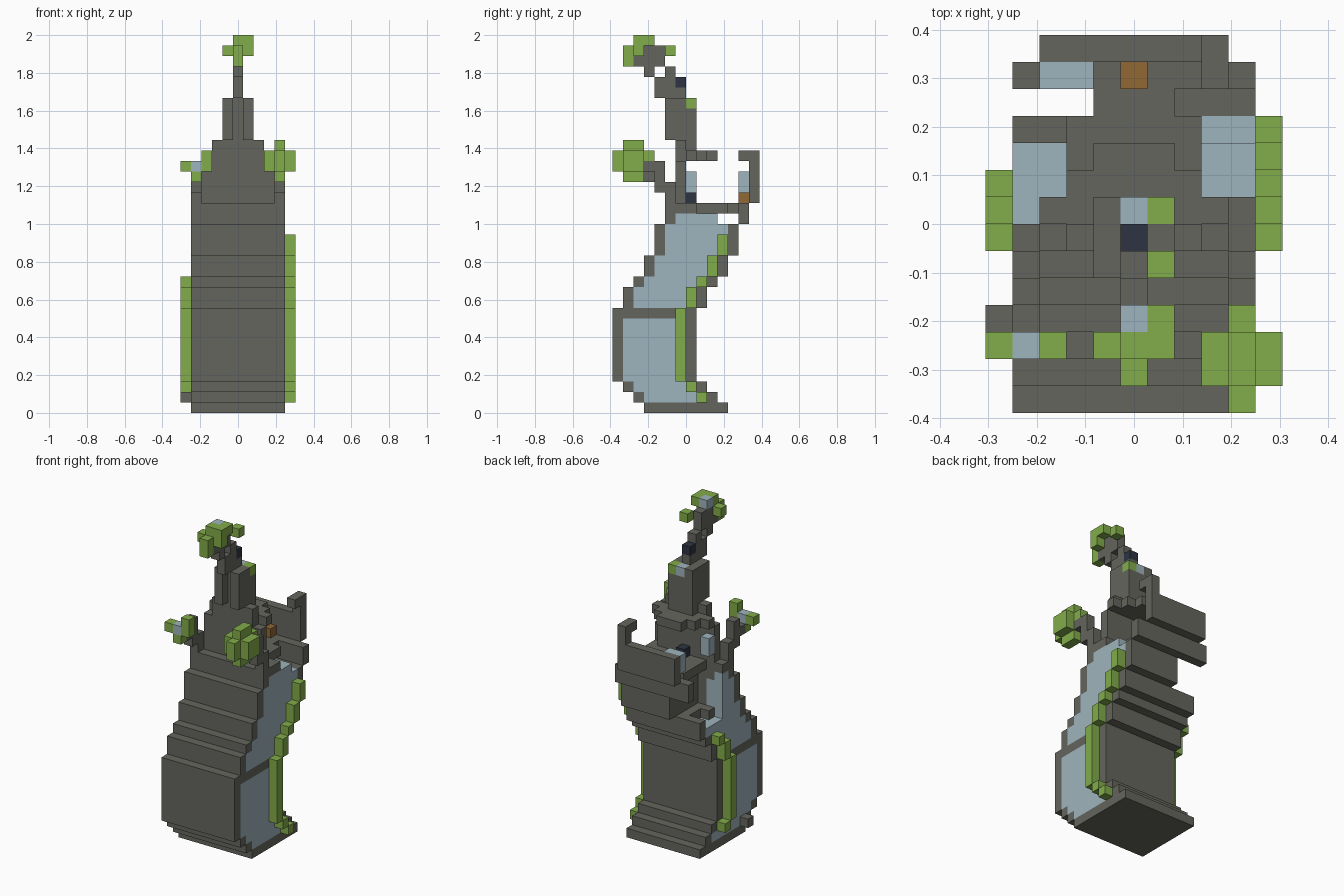
import bpy
import bmesh
from mathutils import Vector

default_cube = bpy.data.objects.get("Cube")
if default_cube:
    bpy.data.objects.remove(default_cube, do_unlink=True)

UNIT = 1 / 18


def make_material(name, red, green, blue):
    colour = (red, green, blue, 1)
    material = bpy.data.materials.new(name)
    material.use_nodes = True
    material.diffuse_color = colour
    material.node_tree.nodes["Principled BSDF"].inputs["Base Color"].default_value = colour
    return material


stone = make_material("grey stone", .13, .13, .113)
pale = make_material("pale blue", .347, .462, .509)
leaf = make_material("leaf green", .223, .413, .069)
navy = make_material("dark navy", .026, .034, .054)
wood = make_material("brown wood", .287, .138, .034)

cells = {}      # cell position -> part name
materials = {}  # part name -> material


def span(value):
    first, last = value if isinstance(value, tuple) else (value, value)
    return range(first, last + 1)


def fill(part, material, x, y, z):
    """Fill a block of cells; each range includes both ends."""
    materials[part] = material
    for i in span(x):
        for j in span(y):
            for k in span(z):
                cells[i, j, k] = part


def carve(x, y, z):
    for i in span(x):
        for j in span(y):
            for k in span(z):
                cells.pop((i, j, k), None)


FULL = (-4, 4)

# Leaning body: stone front and back walls, stone core, pale sides
tiers = [(1, 1, -5, 2), (2, 2, -6, 1), (3, 9, -7, 0), (10, 11, -6, 1),
         (12, 12, -5, 2), (13, 14, -4, 3), (15, 17, -3, 4)]
for low, high, front, back in tiers:
    height = (low, high)
    fill("pale_sides", pale, FULL, (front + 1, back - 1), height)
    fill("body_core", stone, (-2, 2), (front + 1, back - 1), height)
    fill("front_wall", stone, FULL, front, height)
    fill("back_wall", stone, FULL, back, height)
fill("base", stone, FULL, (-4, 3), 0)
fill("middle_floor", stone, FULL, (-7, 0), 9)

# Broken corner at the back
carve((-4, -2), (0, 4), (15, 17))
carve((-4, -3), (0, 2), 14)
fill("body_core", stone, -3, 0, 14)

# Upper deck and rear balcony
fill("pale_sides", pale, (3, 4), (-1, 2), 18)
fill("pale_sides", pale, -4, -1, 18)
fill("body_core", stone, (-3, 2), -1, 18)
fill("body_core", stone, (-1, 2), (0, 2), 18)
fill("front_wall", stone, FULL, -2, (18, 19))
fill("deck", stone, FULL, -1, 19)
fill("deck", stone, (-2, 4), 0, 19)
fill("deck", stone, (-2, 2), (1, 3), 19)
fill("deck", stone, (-1, 1), 4, 19)
fill("balcony_step", stone, FULL, 5, (18, 19))
fill("balcony_wall", stone, (-3, 3), 6, (20, 22))
fill("balcony_horn", stone, 3, 6, (23, 24))
fill("balcony_horn", stone, 3, 5, 24)
fill("balcony_window", pale, (-3, -2), 5, (21, 22))
fill("balcony_box", wood, 0, 5, 20)

# Thin tower wall with a rounded roof
fill("tower_wall", stone, (-3, 3), -1, (20, 23))
fill("tower_wall", stone, (-2, 2), -1, (24, 25))
for depth in range(3):
    fill("tower_roof", stone, (depth - 3, 3 - depth), depth, 24)
fill("tower_window", pale, -3, 0, (21, 22))
fill("tower_door", navy, 0, 0, 20)

# Chimney with two front pillars
fill("chimney", stone, (-1, 1), (-1, 0), (26, 29))
fill("chimney", stone, (-1, 1), 0, 25)
for side in (-1, 1):
    fill("chimney_pillars", stone, side, -2, (26, 29))
fill("chimney_moss", leaf, 1, 0, 29)
fill("chimney_glass", pale, 0, 0, 29)

# Twisting top stem and its leaves
for y, z in [((-2, -1), 30), (-2, 31), (-3, (30, 31)), (-4, 32), (-2, 32),
             ((-5, -3), 33), ((-4, -3), 34)]:
    fill("top_stem", stone, 0, y, z)
fill("stem_lamp", navy, 0, -1, 31)
for x, y, z in [(0, -6, (33, 34)), ((-1, 1), -5, 34), ((0, 1), -5, 35),
                (1, -4, 35), (1, -2, 34)]:
    fill("top_leaves", leaf, x, y, z)
fill("top_flower", pale, 0, -4, 35)

# Side branches
for side in (-4, 4):
    fill("side_branches", stone, side, -2, (20, 21))
    fill("side_branches", stone, side, -3, (21, 23))
fill("side_branches", stone, -4, -4, 22)
fill("side_branches", stone, 4, -4, 23)

# Branch leaves
for x, y, z in [((3, 4), (-6, -5), (23, 24)), (5, (-6, -5), (23, 24)),
                (4, (-6, -5), (22, 25)), (4, -7, (23, 24)), (4, -4, 24)]:
    fill("large_leaves", leaf, x, y, z)
fill("small_leaves", leaf, (-5, -3), -5, 23)
fill("small_leaves", leaf, -3, -5, 24)
fill("small_leaves", leaf, -4, -5, 22)
fill("small_flower", pale, -4, -5, 23)

# Climbing vines on both sides
for side in (-5, 5):
    for y, z in [(0, 2), (-1, (3, 9)), (0, (10, 11)), (1, 12)]:
        fill("vines", leaf, side, y, z)
fill("vines", leaf, 5, 1, 1)
fill("vines", leaf, 5, 2, (13, 14))
fill("vines", leaf, 5, 3, (15, 16))
fill("root", stone, -5, -4, 1)


# Build one mesh per part from the exposed cell sides
def build(part):
    mesh_data = bmesh.new()
    for cell, owner in cells.items():
        if owner != part:
            continue
        centre = Vector(cell) + Vector((0, .5, .5))
        for axis in range(3):
            for sign in (-1, 1):
                normal = Vector((0, 0, 0))
                normal[axis] = sign
                neighbour = tuple(int(a + b) for a, b in zip(cell, normal))
                if neighbour in cells:
                    continue
                across = Vector((0, 0, 0))
                across[(axis + 1) % 3] = .5
                along = normal.cross(across)
                middle = centre + normal / 2
                corners = (middle - across - along, middle + across - along,
                           middle + across + along, middle - across + along)
                mesh_data.faces.new([mesh_data.verts.new(c * UNIT) for c in corners])
    bmesh.ops.remove_doubles(mesh_data, verts=mesh_data.verts, dist=UNIT / 100)
    mesh = bpy.data.meshes.new(part)
    mesh_data.to_mesh(mesh)
    mesh_data.free()
    mesh.materials.append(materials[part])
    bpy.context.scene.collection.objects.link(bpy.data.objects.new(part, mesh))


for part_name in materials:
    build(part_name)
